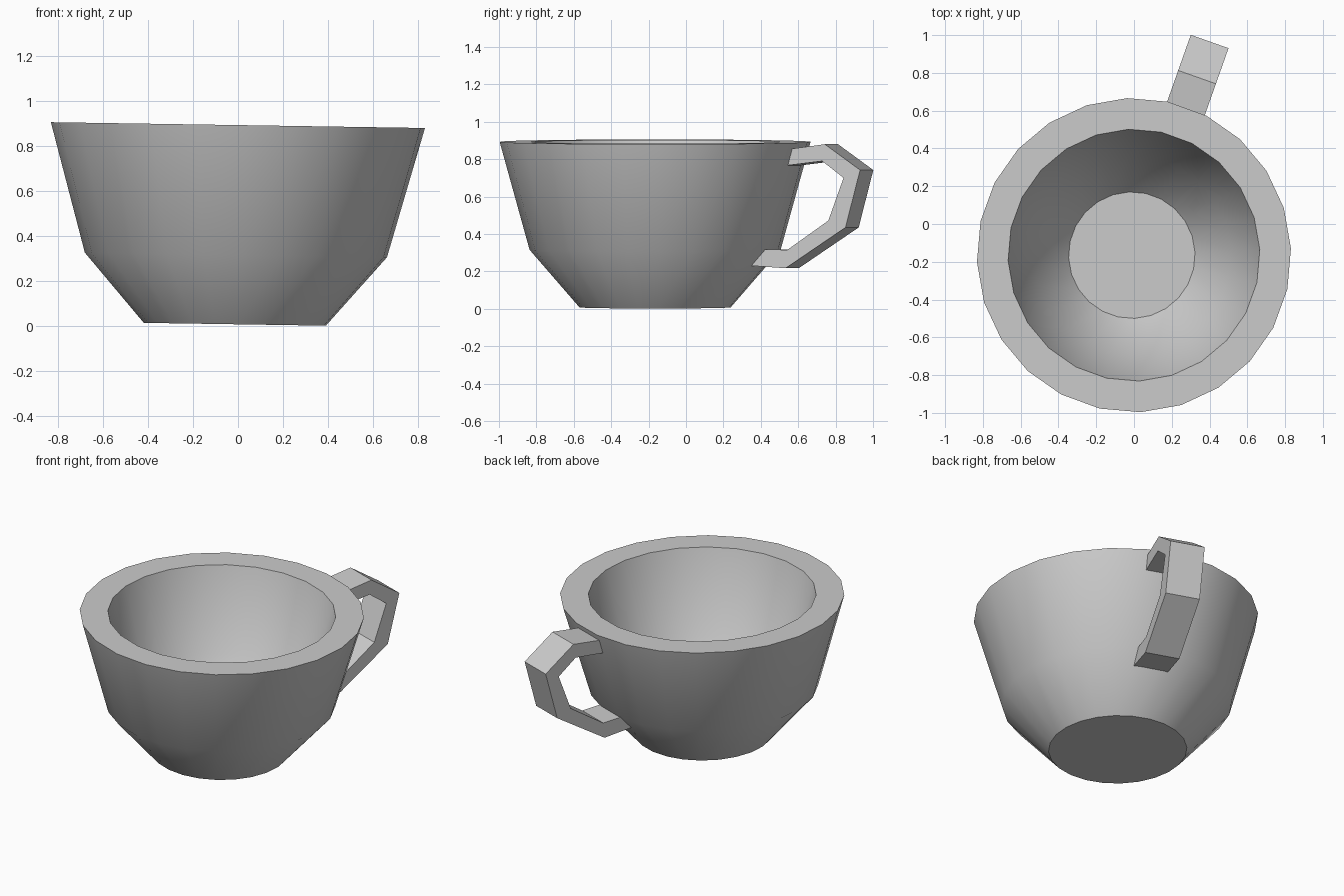
import bpy, bmesh
from math import cos, sin, radians

if "Cube" in bpy.data.objects:
    bpy.data.objects.remove(bpy.data.objects["Cube"])

CUP_Y = -0.165
SIDES = 24


def finish(bm, name, angle):
    bmesh.ops.recalc_face_normals(bm, faces=bm.faces)
    mesh = bpy.data.meshes.new(name)
    bm.to_mesh(mesh)
    bm.free()
    ob = bpy.data.objects.new(name, mesh)
    bpy.context.collection.objects.link(ob)
    bpy.ops.object.select_all(action='DESELECT')
    ob.select_set(True)
    bpy.context.view_layer.objects.active = ob
    bpy.ops.object.shade_smooth_by_angle(angle=radians(angle))
    return ob


def skin(bm, rings, capped=True):
    """Join equal closed loops with quads and cap both ends."""
    n = len(rings[0])
    for a, b in zip(rings, rings[1:]):
        for i in range(n):
            j = (i + 1) % n
            bm.faces.new((a[i], a[j], b[j], b[i]))
    if capped:
        bm.faces.new(rings[0])
        bm.faces.new(rings[-1])


# Cup body: outer wall, flat rim, inner wall and floor (radius, height)
profile = [(0.405, 0.0), (0.672, 0.308), (0.832, 0.885),
           (0.667, 0.885), (0.525, 0.375), (0.335, 0.16)]
bm = bmesh.new()
rings = []
for r, z in profile:
    angles = [radians(2.5 + 360 * i / SIDES) for i in range(SIDES)]
    rings.append([bm.verts.new((r * cos(a), r * sin(a), z)) for a in angles])
skin(bm, rings)
cup = finish(bm, "cup_body", 40)
cup.location = (-0.014, CUP_Y, 0.008)
cup.rotation_euler.y = 0.0155   # slight lean

# Handle: angular strap, paired outer and inner points (distance, height)
outer = [(0.73, 0.845), (1.0, 0.88), (1.2, 0.742),
         (1.117, 0.435), (0.777, 0.217), (0.56, 0.232)]
inner = [(0.73, 0.76), (0.985, 0.79), (1.106, 0.7),
         (1.02, 0.472), (0.787, 0.315), (0.56, 0.32)]
half = 0.106
bm = bmesh.new()
rings = [[bm.verts.new((r, w, z)) for (r, z), w in
          ((o, -half), (o, half), (i, half), (i, -half))]
         for o, i in zip(outer, inner)]
skin(bm, rings)
handle = finish(bm, "handle", 30)
handle.location = (0, CUP_Y, 0)
handle.rotation_euler.z = radians(70.5)
